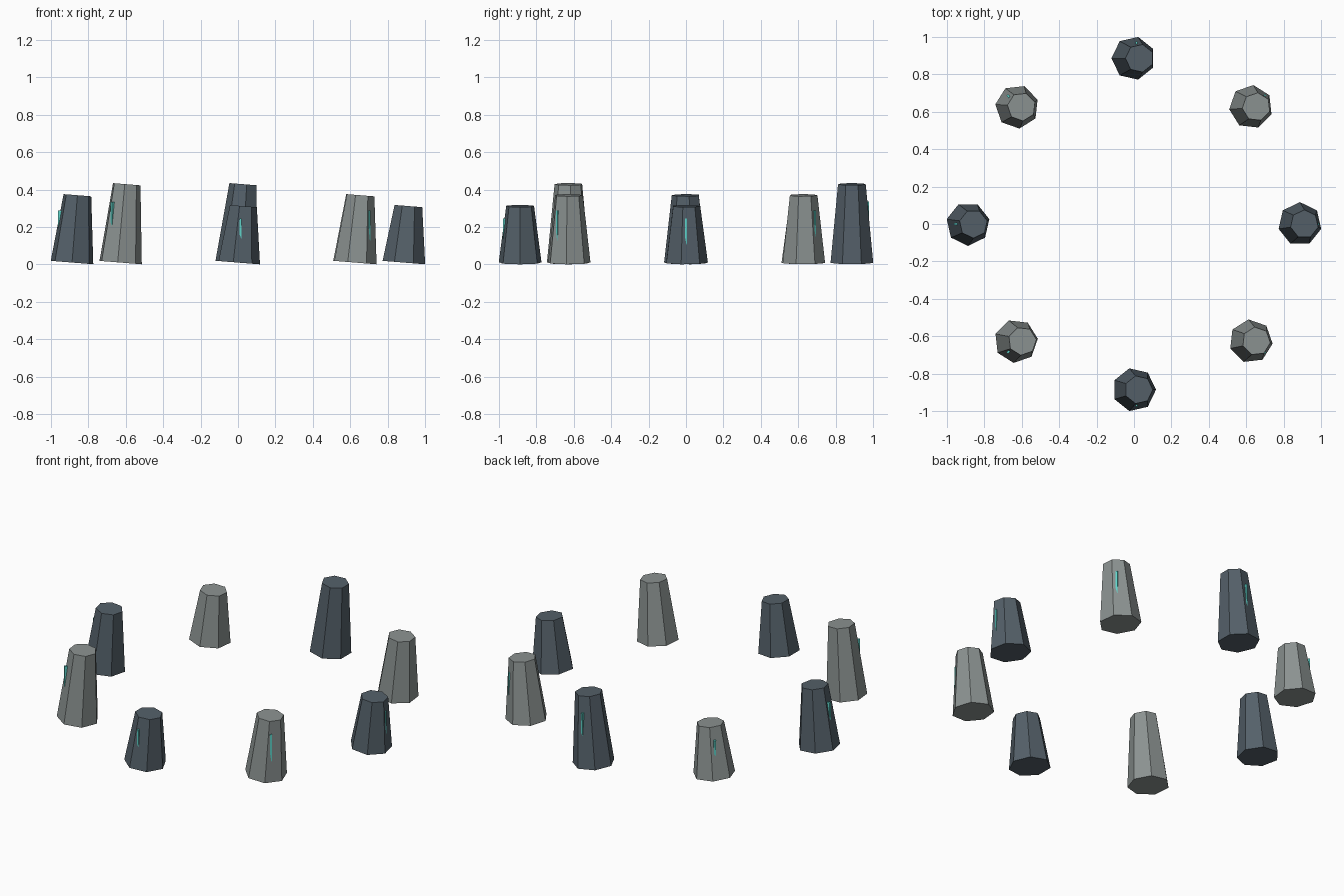
import bpy, bmesh, math
from mathutils import Matrix

cube = bpy.data.objects.get("Cube")
if cube:
    bpy.data.objects.remove(cube, do_unlink=True)

SIDES, BASE_R, TOP_R = 7, 0.117, 0.076
RING_R, SHIFT_X, TILT = 0.886, 0.013, 0.08
HEIGHTS = (0.303, 0.361, 0.42)
LIFT = BASE_R * math.sin(TILT)


def material(name, color):
    mat = bpy.data.materials.new(name)
    mat.use_nodes = True
    mat.diffuse_color = (*color, 1)
    mat.node_tree.nodes["Principled BSDF"].inputs["Base Color"].default_value = (*color, 1)
    return mat


def add_object(name, bm, matrix, mat):
    mesh = bpy.data.meshes.new(name)
    bm.to_mesh(mesh)
    bm.free()
    mesh.materials.append(mat)
    obj = bpy.data.objects.new(name, mesh)
    obj.matrix_world = matrix
    bpy.context.collection.objects.link(obj)


dark_stone = material("dark slate stone", (0.089, 0.117, 0.141))
light_stone = material("light grey stone", (0.26, 0.29, 0.285))
teal = material("glowing teal", (0.114, 0.66, 0.59))

for i in range(8):
    angle = i * math.tau / 8
    h = HEIGHTS[i % 3]
    turn = Matrix.Rotation(angle, 4, "Z")
    centre = Matrix.Translation((SHIFT_X, 0, LIFT))

    # Tapered standing stone, spun with the ring, then leaning towards +x
    bm = bmesh.new()
    bmesh.ops.create_cone(bm, cap_ends=True, segments=SIDES,
                          radius1=BASE_R, radius2=TOP_R, depth=h)
    place = Matrix.Translation((RING_R * math.cos(angle), RING_R * math.sin(angle), h / 2))
    add_object(f"standing_stone_{i + 1}", bm,
               centre @ place @ Matrix.Rotation(TILT, 4, "Y") @ turn,
               light_stone if i % 2 else dark_stone)

    # Upright rune strip half sunk into the outward side
    bm = bmesh.new()
    bmesh.ops.create_cube(bm, size=1)
    bmesh.ops.scale(bm, vec=(0.023, 0.0117, 0.45 * h), verts=bm.verts)
    add_object(f"rune_strip_{i + 1}", bm,
               centre @ turn @ Matrix.Translation((RING_R + 0.079, 0, 0.55 * h)), teal)
